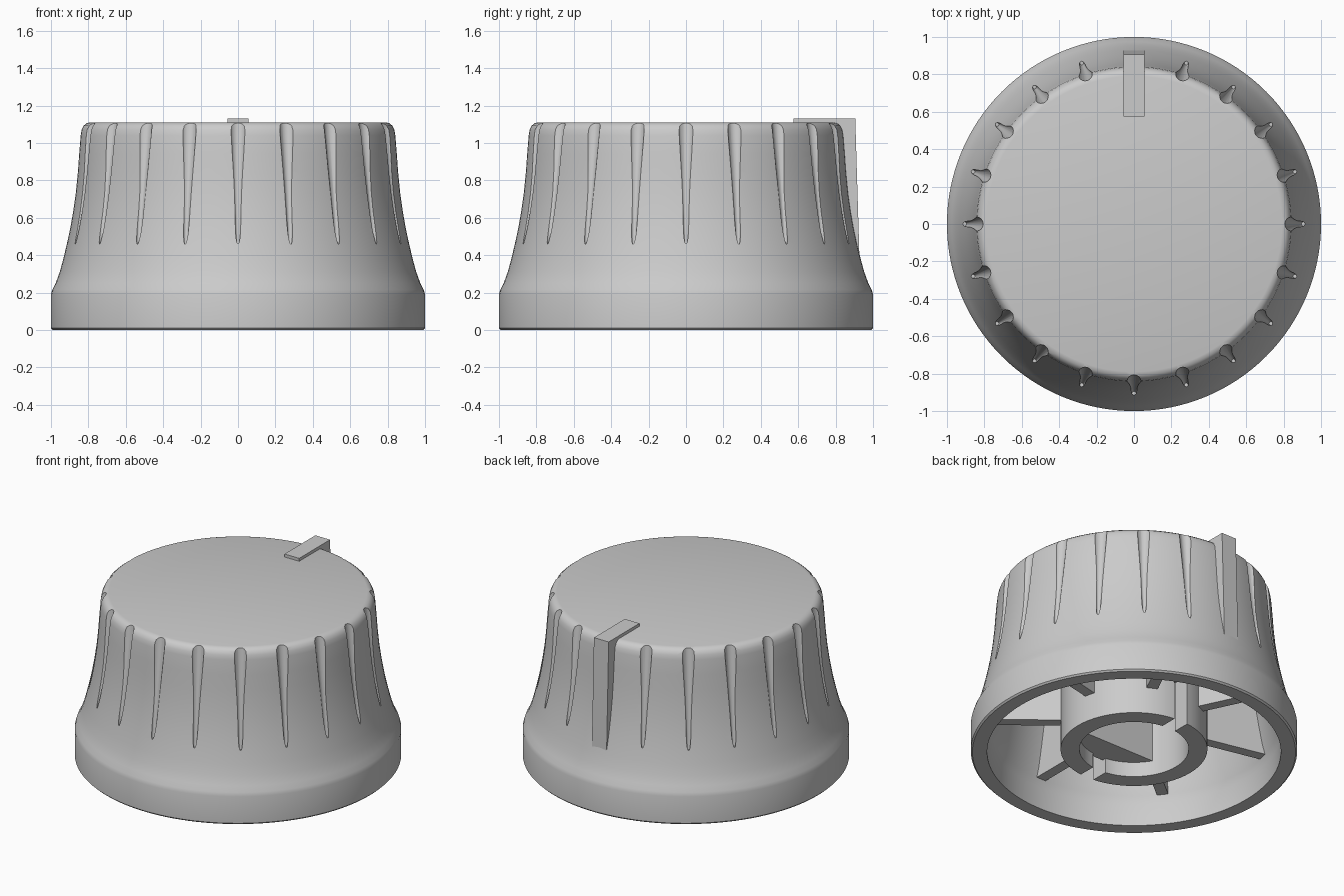
import bpy, bmesh, math
from mathutils import Vector, Matrix

if "Cube" in bpy.data.objects:
    bpy.data.objects.remove(bpy.data.objects["Cube"], do_unlink=True)

GREY = (0.6, 0.6, 0.6, 1.0)
mat = bpy.data.materials.new("plain grey plastic")
mat.use_nodes = True
mat.diffuse_color = GREY
mat.node_tree.nodes["Principled BSDF"].inputs["Base Color"].default_value = GREY


def finish(name, bm):
    bmesh.ops.remove_doubles(bm, verts=bm.verts, dist=1e-5)
    bmesh.ops.recalc_face_normals(bm, faces=bm.faces)
    mesh = bpy.data.meshes.new(name)
    bm.to_mesh(mesh)
    bm.free()
    mesh.materials.append(mat)
    obj = bpy.data.objects.new(name, mesh)
    bpy.context.collection.objects.link(obj)
    return obj


def select(obj):
    bpy.ops.object.select_all(action="DESELECT")
    obj.select_set(True)
    bpy.context.view_layer.objects.active = obj


def lathe(name, profile, steps, closed=False):
    """Revolve a (radius, height) profile around z."""
    bm = bmesh.new()
    verts = [bm.verts.new((r, 0, z)) for r, z in profile]
    pairs = list(zip(verts, verts[1:]))
    if closed:
        pairs.append((verts[-1], verts[0]))
    edges = [bm.edges.new(p) for p in pairs]
    bmesh.ops.spin(bm, geom=verts + edges, axis=(0, 0, 1), cent=(0, 0, 0),
                   angle=math.tau, steps=steps)
    return finish(name, bm)


def prism(name, points, extrude):
    """Extrude a flat polygon along a vector."""
    bm = bmesh.new()
    face = bm.faces.new([bm.verts.new(p) for p in points])
    out = bmesh.ops.extrude_face_region(bm, geom=[face])
    moved = [v for v in out["geom"] if isinstance(v, bmesh.types.BMVert)]
    bmesh.ops.translate(bm, verts=moved, vec=extrude)
    return finish(name, bm)


def cut(obj, cutter):
    cutter.hide_render = True
    mod = obj.modifiers.new("cut", "BOOLEAN")
    mod.operation = "DIFFERENCE"
    mod.solver = "EXACT"
    mod.object = cutter
    select(obj)
    bpy.ops.object.modifier_apply(modifier=mod.name)
    bpy.data.objects.remove(cutter, do_unlink=True)


def smooth(obj):
    select(obj)
    bpy.ops.object.shade_smooth_by_angle(angle=math.radians(32))


# Hollow flared skirt and cap
outer = [(0.99, 0), (1, 0.01), (1, 0.19), (0.993, 0.215), (0.975, 0.25),
         (0.953, 0.31), (0.934, 0.38), (0.915, 0.46), (0.898, 0.54),
         (0.882, 0.63), (0.868, 0.73), (0.857, 0.84), (0.85, 0.94),
         (0.842, 1.04), (0.837, 1.07), (0.826, 1.092), (0.81, 1.105), (0.79, 1.11)]
inner = [(0.77, 1.0), (0.78, 0.8), (0.805, 0.6), (0.84, 0.4), (0.865, 0.27),
         (0.885, 0.2), (0.9, 0.15), (0.9, 0)]
knob_body = lathe("knob_body", [(0, 1.11)] + outer[::-1] + inner[::-1] + [(0, 1.0)], 128)

# Tapered grip grooves, skipped where the pointer sits
bm = bmesh.new()
low, high = Vector((0.905, 0, 0.46)), Vector((0.841, 0, 1.2))
axis = high - low
tilt = Vector((0, 0, 1)).rotation_difference(axis).to_matrix().to_4x4()
for i in range(20):
    if i == 5:
        continue
    place = Matrix.Rotation(math.tau * i / 20, 4, "Z") @ Matrix.Translation((low + high) / 2) @ tilt
    bmesh.ops.create_cone(bm, cap_ends=True, segments=20, radius1=0.01,
                          radius2=0.047, depth=axis.length, matrix=place)
cut(knob_body, finish("groove_cutter", bm))
smooth(knob_body)

# Pointer running over the top edge and down the back
side = [(0.575, 1.13), (0.905, 1.13), (0.93, 0.3), (0.88, 0.4), (0.8, 1.08), (0.575, 1.08)]
prism("pointer", [(-0.055, y, z) for y, z in side], (0.11, 0, 0))

# Shaft hub with a slot across its open end
hub = lathe("shaft_hub", [(0.335, 0.02), (0.45, 0.02), (0.45, 1.03), (0.335, 1.03)], 64, closed=True)
slot = [(-0.05, -0.6, -0.1), (0.05, -0.6, -0.1), (0.05, -0.6, 0.36), (-0.05, -0.6, 0.36)]
cut(hub, prism("slot_cutter", slot, (0, 1.2, 0)))
smooth(hub)

# Flat side of the D-shaped bore
arc = [math.radians(208 + 124 * i / 16) for i in range(17)]
prism("bore_flat", [(0.36 * math.cos(a), 0.36 * math.sin(a), 0.12) for a in arc], (0, 0, 0.9))

# Seven stiffening ribs between hub and skirt
web = [(0.42, 0.2), (0.92, 0.2), (0.85, 0.5), (0.79, 1.03), (0.42, 1.03)]
for i in range(7):
    rib = prism(f"rib_{i + 1}", [(r, -0.035, z) for r, z in web], (0, 0.07, 0))
    rib.rotation_euler.z = math.tau * i / 7 - math.pi / 2
